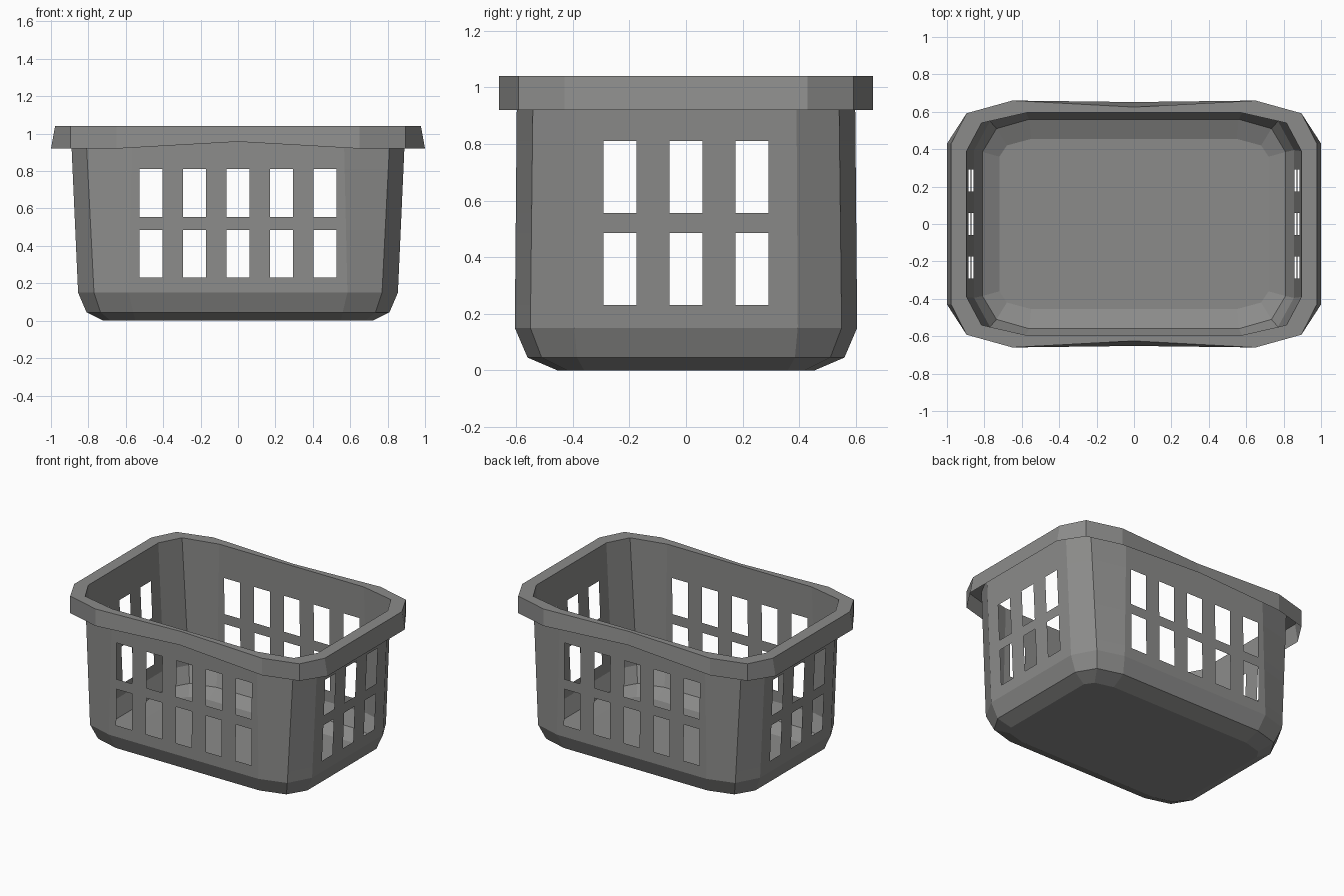
import bpy, bmesh

if "Cube" in bpy.data.objects:
    bpy.data.objects.remove(bpy.data.objects["Cube"])

grey = bpy.data.materials.new("grey plastic")
grey.diffuse_color = (0.26, 0.26, 0.255, 1)
grey.use_nodes = True
grey.node_tree.nodes["Principled BSDF"].inputs["Base Color"].default_value = grey.diffuse_color


def ring(z, quad, mid_y, mid_z=None):
    """Chamfered rectangle outline from one quadrant plus the long-side midpoint."""
    q = [(x, y, z) for x, y in quad]
    mid = (0, mid_y, z if mid_z is None else mid_z)
    half = q + [mid] + [(-x, y, h) for x, y, h in reversed(q)]
    return half + [(-x, -y, h) for x, y, h in half]


def loft(bm, rings):
    loops = [[bm.verts.new(p) for p in r] for r in rings]
    n = len(loops[0])
    for a, b in zip(loops, loops[1:]):
        for i in range(n):
            j = (i + 1) % n
            bm.faces.new((a[i], a[j], b[j], b[i]))
    return loops


def finish(bm, name):
    bm.normal_update()
    me = bpy.data.meshes.new(name)
    bm.to_mesh(me)
    bm.free()
    me.materials.append(grey)
    ob = bpy.data.objects.new(name, me)
    bpy.context.collection.objects.link(ob)


TOP = [(0.895, 0.39), (0.815, 0.54), (0.565, 0.597)]

# basket tub: thin shell with rounded-off bottom
bm = bmesh.new()
loops = loft(bm, [
    ring(0.0, [(0.72, 0.36), (0.68, 0.42), (0.55, 0.455)], 0.455),
    ring(0.045, [(0.81, 0.385), (0.735, 0.51), (0.56, 0.56)], 0.56),
    ring(0.15, [(0.855, 0.395), (0.77, 0.55), (0.585, 0.605)], 0.605),
    ring(1.04, TOP, 0.597),
])
bm.faces.new(list(reversed(loops[0])))
bm.normal_update()

# window openings: slice the walls along the grid, then drop the cells
ROWS = [(0.23, 0.485), (0.555, 0.81)]
LONG = [(c - 0.0615, c + 0.0615) for c in (-0.466, -0.233, 0, 0.233, 0.466)]
SHORT = [(c - 0.058, c + 0.058) for c in (-0.233, 0, 0.233)]


def is_wall(f, axis):
    c = f.calc_center_median()
    limit = 0.57 if axis == 0 else 0.38
    return c.z > 0.15 and abs(f.normal[1 - axis]) > 0.9 and abs(c[axis]) < limit


def slice_at(faces, axis, value):
    co, no = [0, 0, 0], [0, 0, 0]
    co[axis], no[axis] = value, 1
    geom = set(faces)
    for f in faces:
        geom.update(f.verts)
        geom.update(f.edges)
    bmesh.ops.bisect_plane(bm, geom=list(geom), plane_co=co, plane_no=no)
    bm.normal_update()


for row in ROWS:
    for z in row:
        slice_at([f for f in bm.faces if f.calc_center_median().z > 0.15], 2, z)
for axis, spans in ((0, LONG), (1, SHORT)):
    for span in spans:
        for v in span:
            slice_at([f for f in bm.faces if is_wall(f, axis)], axis, v)


def inside(v, spans):
    return any(a < v < b for a, b in spans)


holes = []
for f in bm.faces:
    c = f.calc_center_median()
    for axis, spans in ((0, LONG), (1, SHORT)):
        if is_wall(f, axis) and inside(c[axis], spans) and inside(c.z, ROWS):
            holes.append(f)
bmesh.ops.delete(bm, geom=holes, context='FACES')
finish(bm, "basket_tub")

# rim: flat lip and hanging skirt, narrowed at the middle of the long sides
bm = bmesh.new()
loft(bm, [
    ring(0.92, [(1.0, 0.43), (0.895, 0.592), (0.65, 0.66)], 0.652, 0.957),
    ring(1.04, [(0.978, 0.43), (0.895, 0.592), (0.65, 0.66)], 0.625),
    ring(1.04, TOP, 0.597),
])
finish(bm, "rim")
